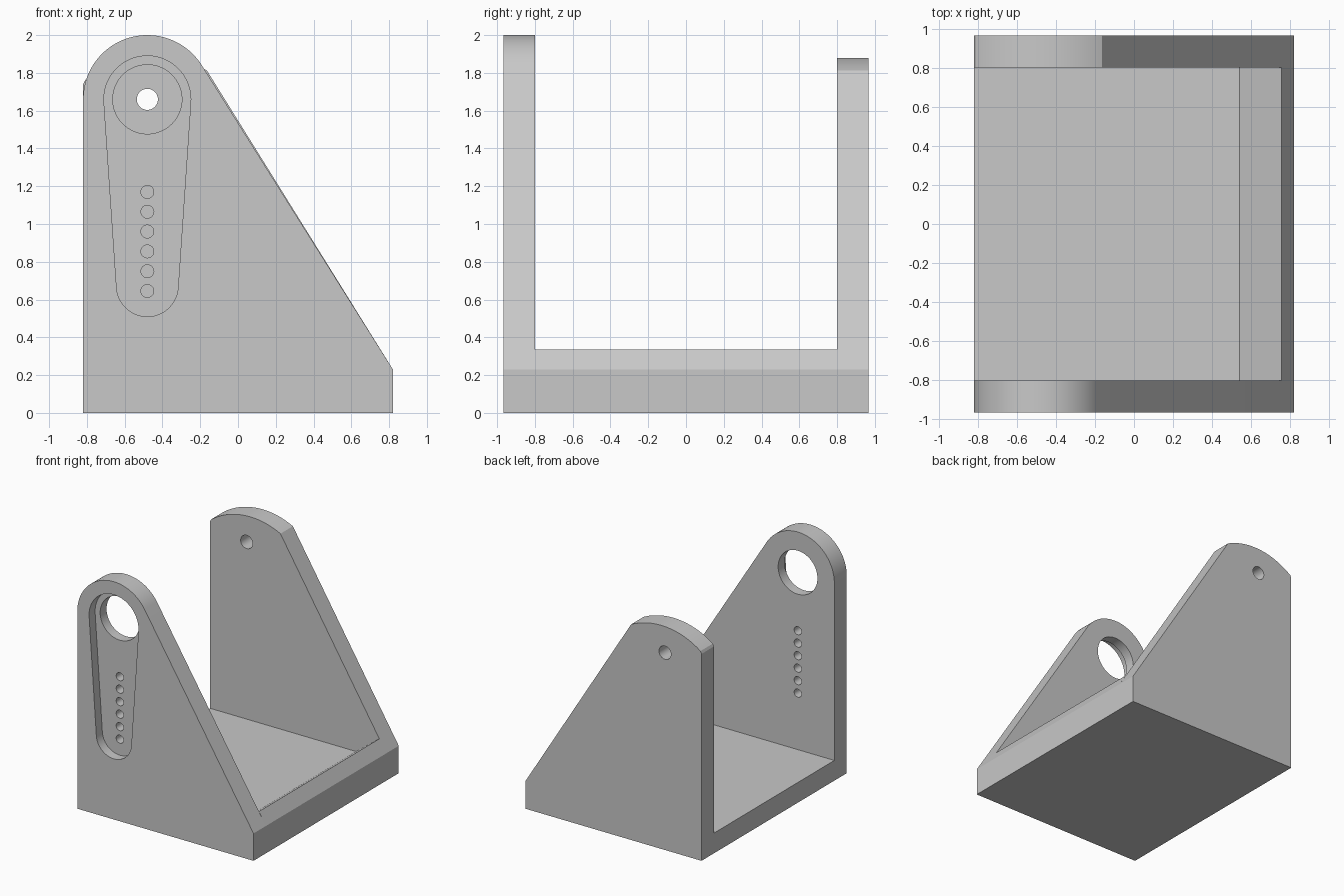
import bpy, bmesh
from math import sin, cos, asin, atan2, pi, radians, sqrt

cube = bpy.data.objects.get("Cube")
if cube:
    bpy.data.objects.remove(cube, do_unlink=True)

grey = bpy.data.materials.new("plain grey")
grey.use_nodes = True
GREY = (0.58, 0.58, 0.58, 1)
grey.diffuse_color = GREY
grey.node_tree.nodes["Principled BSDF"].inputs["Base Color"].default_value = GREY

LEFT, RIGHT = -0.82, 0.82      # bracket ends
OUTER, INNER = 0.965, 0.80     # wall faces in y
FLOOR, LIP = 0.17, 0.23        # floor height, end face height
PX, PZ = -0.48, 1.66           # pivot axis
SLOPE_FOOT = (RIGHT, LIP)


def arc(cx, cz, r, a0, a1, steps=48):
    """Points along an arc in the xz plane."""
    return [(cx + r * cos(a0 + (a1 - a0) * i / steps),
             cz + r * sin(a0 + (a1 - a0) * i / steps)) for i in range(steps + 1)]


def circle(cx, cz, r, steps=64):
    return arc(cx, cz, r, 0, 2 * pi, steps)[:-1]


def prism(name, profiles, y0, y1):
    """Extrude closed xz profiles from y0 to y1."""
    bm = bmesh.new()
    for profile in profiles:
        face = bm.faces.new([bm.verts.new((x, y0, z)) for x, z in profile])
        grown = bmesh.ops.extrude_face_region(bm, geom=[face])["geom"]
        verts = [v for v in grown if isinstance(v, bmesh.types.BMVert)]
        bmesh.ops.translate(bm, verts=verts, vec=(0, y1 - y0, 0))
    bmesh.ops.recalc_face_normals(bm, faces=bm.faces)
    mesh = bpy.data.meshes.new(name)
    bm.to_mesh(mesh)
    bm.free()
    mesh.materials.append(grey)
    obj = bpy.data.objects.new(name, mesh)
    bpy.context.collection.objects.link(obj)
    return obj


def activate(obj):
    bpy.ops.object.select_all(action='DESELECT')
    obj.select_set(True)
    bpy.context.view_layer.objects.active = obj


def cut(obj, profiles, y0, y1):
    """Subtract extruded profiles from a part."""
    cutter = prism("cutter", profiles, y0, y1)
    cutter.hide_render = True
    mod = obj.modifiers.new("cut", 'BOOLEAN')
    mod.operation = 'DIFFERENCE'
    mod.solver = 'EXACT'
    mod.object = cutter
    activate(obj)
    bpy.ops.object.modifier_apply(modifier=mod.name)
    bpy.data.objects.remove(cutter, do_unlink=True)


# Floor with a ramp rising to the sloped end
floor = prism("floor", [[(LEFT, 0), (RIGHT, 0), SLOPE_FOOT, (0.755, 0.335),
                         (0.54, FLOOR), (LEFT, FLOOR)]], -INNER, INNER)

# Front wall: round top running tangent into the slope
TOP_R = 0.34
dx, dz = RIGHT - PX, LIP - PZ
tangent = atan2(dz, dx) + pi / 2 - asin(TOP_R / sqrt(dx * dx + dz * dz))
front_wall = prism("front_wall", [[(LEFT, 0), (RIGHT, 0), SLOPE_FOOT]
                                  + arc(PX, PZ, TOP_R, tangent, pi)],
                   -OUTER, -INNER)

# Tapered pocket, bearing hole and row of small holes
BIG, SMALL, LOW = 0.23, 0.163, 0.673
tilt = asin((BIG - SMALL) / (PZ - LOW))
pocket = (arc(PX, PZ, BIG, -tilt, pi + tilt)
          + arc(PX, LOW, SMALL, pi + tilt, 2 * pi - tilt))
cut(front_wall, [pocket], -OUTER - 0.1, -OUTER + 0.08)
cut(front_wall, [circle(PX, PZ, 0.183)], -1.1, -0.7)
cut(front_wall, [circle(PX, 0.645 + 0.105 * i, 0.034, 32) for i in range(6)],
    -1.1, -0.7)

# Back wall: shallow arched top with a pin hole
AX, AR, PEAK = -0.445, 0.62, 1.88
a_start = pi / 2 - asin((-0.165 - AX) / AR)
a_end = pi / 2 + asin((AX + 0.81) / AR)
back_wall = prism("back_wall", [[(LEFT, 0), (RIGHT, 0), SLOPE_FOOT]
                                + arc(AX, PEAK - AR, AR, a_start, a_end)
                                + [(LEFT, 1.74)]], INNER, OUTER)
cut(back_wall, [circle(PX, PZ, 0.056, 32)], 0.7, 1.1)

# Smooth the curved faces, keep edges sharp
for part in (floor, front_wall, back_wall):
    activate(part)
    bpy.ops.object.shade_smooth_by_angle(angle=radians(20))
